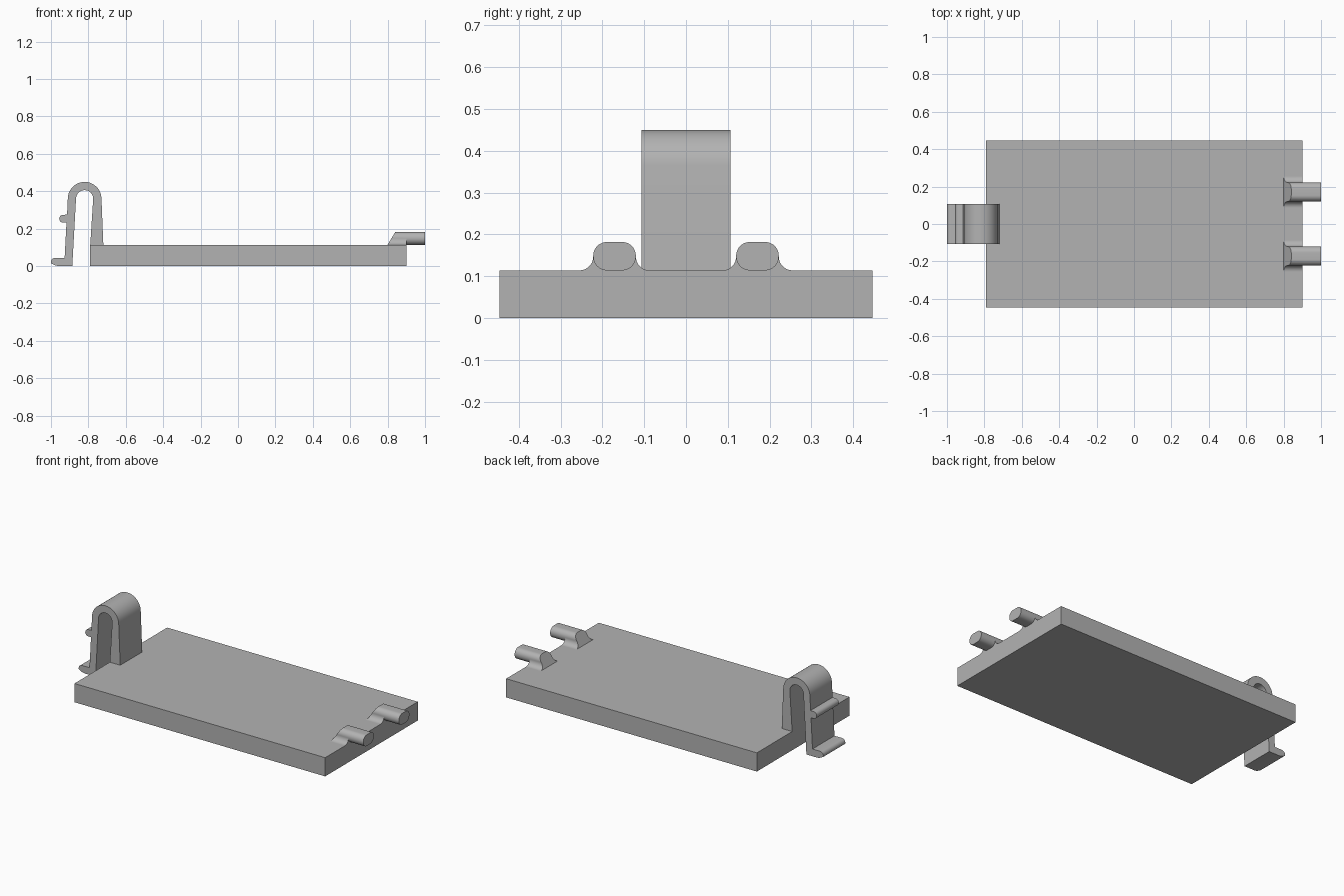
import bpy, bmesh
from math import sin, cos, radians

cube = bpy.data.objects.get("Cube")
if cube:
    bpy.data.objects.remove(cube, do_unlink=True)

grey = bpy.data.materials.new("plain grey")
grey.use_nodes = True
COLOUR = (0.45, 0.45, 0.45, 1)
grey.diffuse_color = COLOUR
grey.node_tree.nodes["Principled BSDF"].inputs["Base Color"].default_value = COLOUR


def arc(cx, cz, r, start, end, steps=10):
    """Points along a circular arc, angles in degrees."""
    angles = [radians(start + (end - start) * i / steps) for i in range(steps + 1)]
    return [(cx + r * cos(a), cz + r * sin(a)) for a in angles]


def loft(name, ring_a, ring_b):
    """Solid between two matching rings of 3D points."""
    bm = bmesh.new()
    a = [bm.verts.new(p) for p in ring_a]
    b = [bm.verts.new(p) for p in ring_b]
    bm.faces.new(a)
    bm.faces.new(b[::-1])
    for i in range(len(a)):
        j = (i + 1) % len(a)
        bm.faces.new((a[i], b[i], b[j], a[j]))
    bmesh.ops.recalc_face_normals(bm, faces=bm.faces)
    mesh = bpy.data.meshes.new(name)
    bm.to_mesh(mesh)
    bm.free()
    mesh.materials.append(grey)
    obj = bpy.data.objects.new(name, mesh)
    bpy.context.collection.objects.link(obj)
    bpy.ops.object.select_all(action="DESELECT")
    obj.select_set(True)
    bpy.context.view_layer.objects.active = obj
    bpy.ops.object.shade_smooth_by_angle(angle=radians(30))
    return obj


# Flat cover plate
TOP, EDGE, HALF = 0.114, 0.9, 0.446
section = [(-HALF, 0), (HALF, 0), (HALF, TOP), (-HALF, TOP)]
loft("cover_plate", [(-0.79, y, z) for y, z in section], [(EDGE, y, z) for y, z in section])

# Bent spring clip with a foot lip and a catch ridge
clip = [(-0.72, TOP)]
clip += arc(-0.82, 0.36, 0.09, 3, 177, 20)             # outside of the bend
clip += [(-0.914, 0.275)]
clip += arc(-0.935, 0.253, 0.021, 90, 270)             # catch ridge
clip += [(-0.917, 0.232), (-0.927, 0.044)]
clip += arc(-0.978, 0.022, 0.022, 90, 200)             # foot lip
clip += [(-0.975, 0.003), (-0.96, 0), (-0.886, 0)]
clip += arc(-0.82, 0.36, 0.046, 177, 3, 16)            # inside of the bend
clip += [(-0.79, TOP)]
W = 0.106
loft("spring_clip", [(x, -W, z) for x, z in clip], [(x, W, z) for x, z in clip])

# Pair of rounded locating pins with flared roots
R, PIN_W, PIN_TOP = 0.033, 0.051, 0.182
flat = PIN_W - R
dome = arc(flat, PIN_TOP - R, R, 0, 90) + arc(-flat, PIN_TOP - R, R, 90, 180)
belly = arc(-flat, TOP + R, R, 180, 270) + arc(flat, TOP + R, R, 270, 360)
fillet = PIN_W + R
root = arc(fillet, TOP + R, R, 270, 180) + dome + arc(-fillet, TOP + R, R, 0, -90)
for side, y0 in (("left", 0.171), ("right", -0.171)):
    loft(side + "_pin", [(EDGE, y0 + y, z) for y, z in dome + belly],
         [(1, y0 + y, z) for y, z in dome + belly])
    loft(side + "_pin_root", [(0.8 + 0.6 * (z - TOP), y0 + y, z) for y, z in root],
         [(EDGE, y0 + y, z) for y, z in root])
